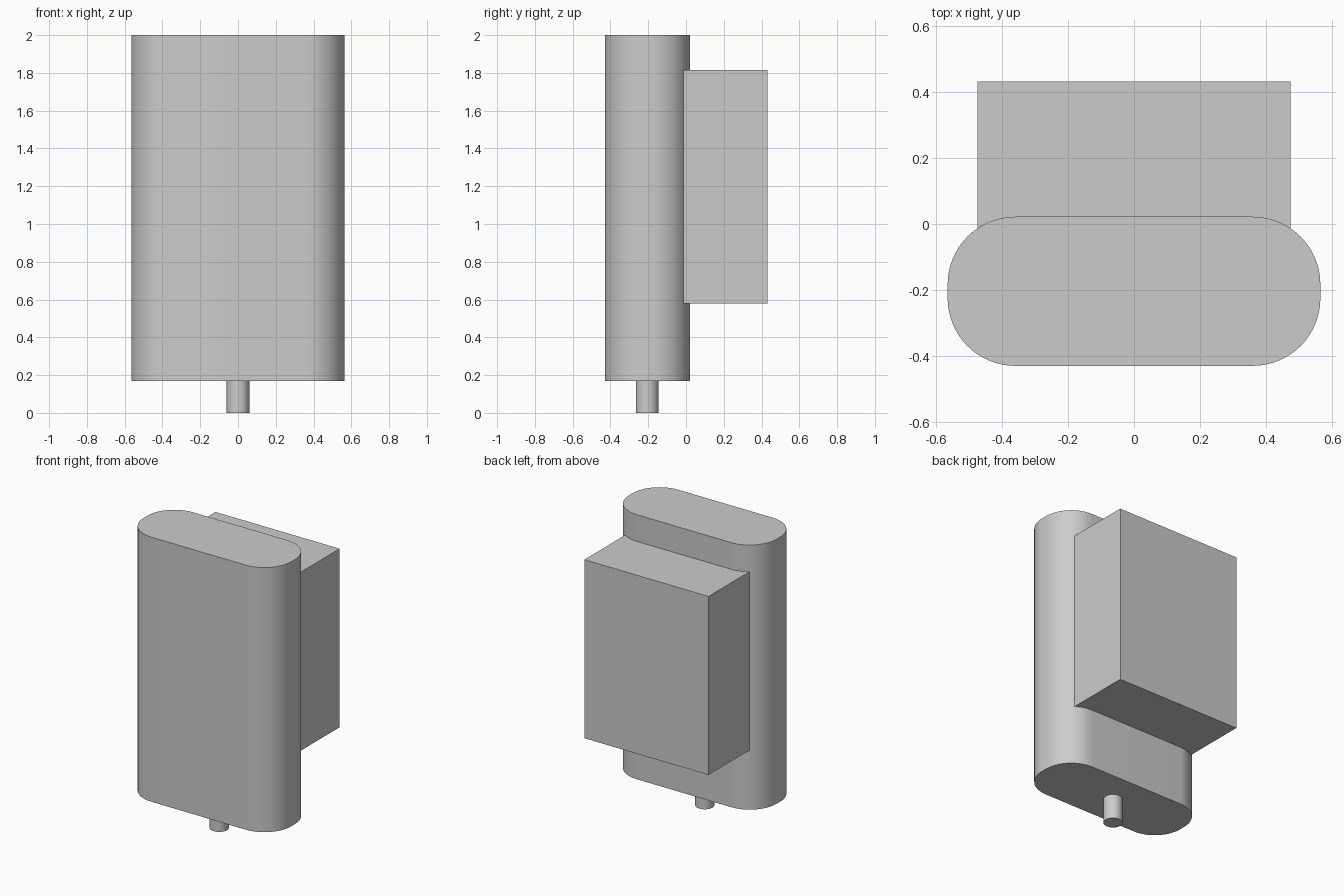
import bpy
import math

cube = bpy.data.objects.get("Cube")
if cube:
    bpy.data.objects.remove(cube, do_unlink=True)

grey = bpy.data.materials.new("light_grey")
grey.use_nodes = True
colour = (0.6, 0.6, 0.6, 1)
grey.diffuse_color = colour
grey.node_tree.nodes["Principled BSDF"].inputs["Base Color"].default_value = colour


def finish(obj, name, smooth=False):
    obj.name = name
    obj.data.name = name
    obj.data.materials.append(grey)
    if smooth:
        bpy.ops.object.shade_smooth_by_angle(angle=math.radians(30))
    return obj


def rounded_prism(name, half_x, y_min, y_max, z_min, z_max, radius, steps=16):
    """Upright prism whose plan is a rectangle with rounded corners."""
    yc, half_y = (y_min + y_max) / 2, (y_max - y_min) / 2
    plan = []
    for quarter, (sx, sy) in enumerate([(1, 1), (-1, 1), (-1, -1), (1, -1)]):
        for i in range(steps + 1):
            a = (quarter + i / steps) * math.pi / 2
            plan.append((sx * (half_x - radius) + radius * math.cos(a),
                         yc + sy * (half_y - radius) + radius * math.sin(a)))
    n = len(plan)
    verts = [(x, y, z) for z in (z_min, z_max) for x, y in plan]
    faces = [(i, (i + 1) % n, n + (i + 1) % n, n + i) for i in range(n)]
    faces += [tuple(reversed(range(n))), tuple(range(n, 2 * n))]
    mesh = bpy.data.meshes.new(name)
    mesh.from_pydata(verts, [], faces)
    obj = bpy.data.objects.new(name, mesh)
    bpy.context.collection.objects.link(obj)
    bpy.ops.object.select_all(action='DESELECT')
    obj.select_set(True)
    bpy.context.view_layer.objects.active = obj
    return finish(obj, name, smooth=True)


def box(name, x, y, z):
    """Box given by its (min, max) range on each axis."""
    ranges = (x, y, z)
    bpy.ops.mesh.primitive_cube_add(size=1, location=[(a + b) / 2 for a, b in ranges])
    obj = bpy.context.object
    obj.scale = [b - a for a, b in ranges]
    bpy.ops.object.transform_apply(location=False, rotation=False, scale=True)
    return finish(obj, name)


# Main housing with rounded sides
rounded_prism("main_body", 0.565, -0.43, 0.022, 0.17, 2.0, 0.205)

# Block on the back, sunk into the housing
box("back_block", (-0.475, 0.475), (-0.1, 0.432), (0.58, 1.815))

# Short pin under the housing
bpy.ops.mesh.primitive_cylinder_add(vertices=48, radius=0.06, depth=0.2,
                                    location=(0, -0.205, 0.1))
finish(bpy.context.object, "bottom_pin", smooth=True)
